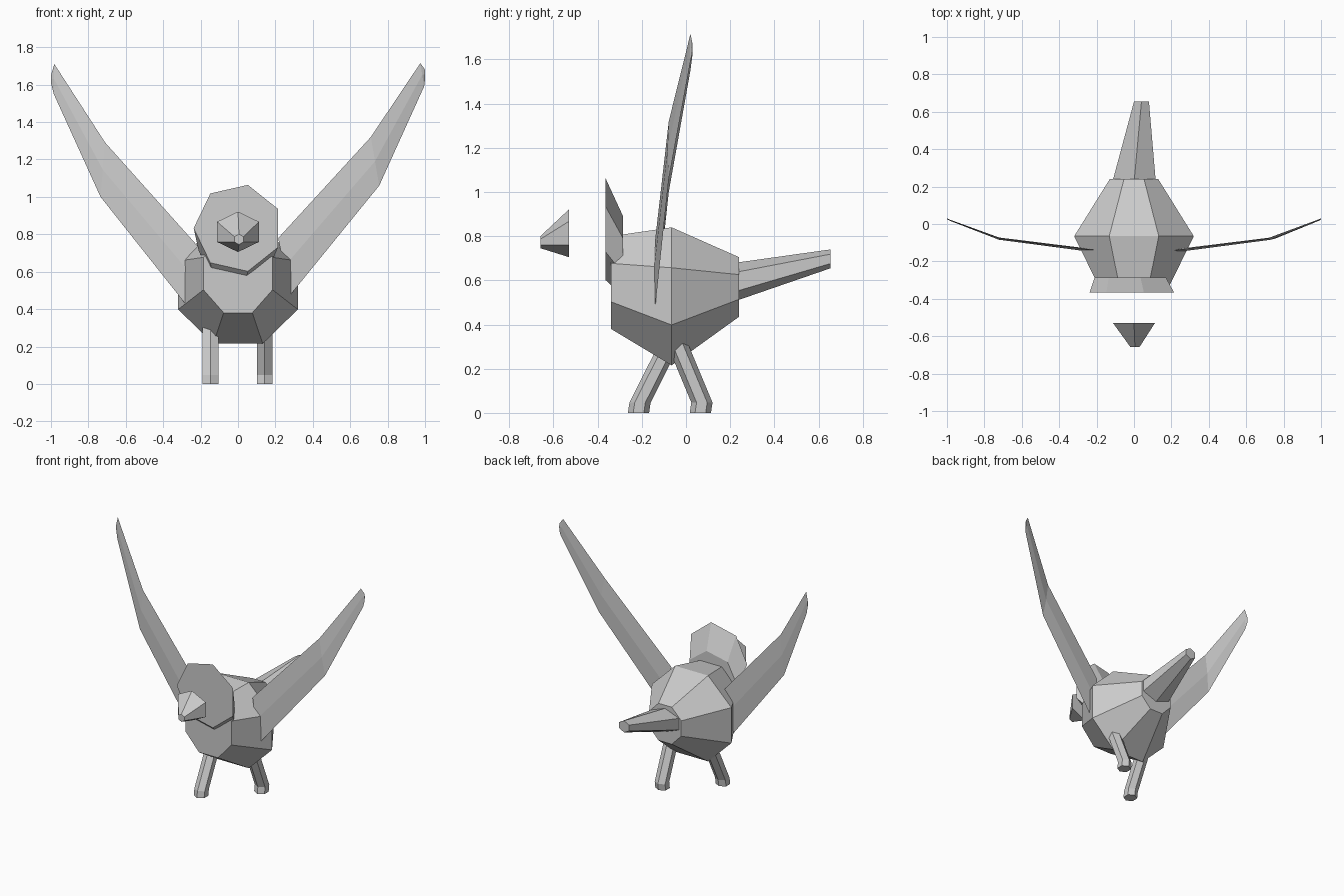
import bpy, bmesh
from math import cos, sin, tau, radians

if "Cube" in bpy.data.objects:
    bpy.data.objects.remove(bpy.data.objects["Cube"])

grey = bpy.data.materials.new("plain_grey")
grey.use_nodes = True
grey.diffuse_color = (0.6, 0.6, 0.6, 1)
grey.node_tree.nodes["Principled BSDF"].inputs["Base Color"].default_value = (0.6, 0.6, 0.6, 1)


def loft(name, rings):
    """Closed flat-shaded skin through rings with equal point counts."""
    bm = bmesh.new()
    rows = [[bm.verts.new(p) for p in ring] for ring in rings]
    n = len(rows[0])
    for a, b in zip(rows, rows[1:]):
        for i in range(n):
            j = (i + 1) % n
            bm.faces.new((a[i], a[j], b[j], b[i]))
    bm.faces.new(rows[0][::-1])
    bm.faces.new(rows[-1])
    bmesh.ops.recalc_face_normals(bm, faces=bm.faces)
    mesh = bpy.data.meshes.new(name)
    bm.to_mesh(mesh)
    bm.free()
    mesh.materials.append(grey)
    obj = bpy.data.objects.new(name, mesh)
    bpy.context.collection.objects.link(obj)
    return obj


def ring_y(n, start, x, y, z, rx, rz):
    """Regular polygon facing along y."""
    angles = [radians(start) + tau * i / n for i in range(n)]
    return [(x + rx * cos(a), y, z + rz * sin(a)) for a in angles]


def ring_z(n, start, x, y, z, rx, ry):
    """Regular polygon facing along z."""
    angles = [radians(start) + tau * i / n for i in range(n)]
    return [(x + rx * cos(a), y + ry * sin(a), z) for a in angles]


# Octagonal body, flat sides up and down
loft("body", [ring_y(8, 22.5, 0, y, z, rx, rz) for y, z, rx, rz in (
    (-0.34, 0.59, 0.2, 0.227),
    (-0.065, 0.5275, 0.346, 0.338),
    (0.24, 0.57, 0.14, 0.146))])

# Head: seven-sided disc slanting down into the body
loft("head", [ring_y(7, 180, 0, -0.365, 0.833, 0.237, 0.237),
              ring_y(7, 180, -0.01, -0.285, 0.71, 0.2, 0.185)])

# Floating six-sided beak
loft("beak", [ring_y(6, 90, 0, -0.53, 0.813, 0.129, 0.108),
              ring_y(6, 90, 0.005, -0.658, 0.773, 0.028, 0.028)])

# Tail, rising and leaning slightly to one side
loft("tail", [ring_y(6, 90, 0, 0.22, 0.592, 0.135, 0.087),
              ring_y(6, 90, 0.04, 0.655, 0.6975, 0.046, 0.0425)])

# Striding legs with short upright feet
for name, x, path in (
        ("left_leg", 0.143, ((0.065, 0), (0.072, 0.047), (-0.075, 0.4))),
        ("right_leg", -0.147, ((-0.215, 0), (-0.208, 0.047), (-0.04, 0.38)))):
    loft(name, [ring_z(6, 30, x, y, z, 0.048, 0.048) for y, z in path])


def wing(name, side, stations):
    """Thin blade; each station holds depth, half thickness, lower and upper edge."""
    rings = []
    for y, t, (xb, zb), (xt, zt) in stations:
        xm, zm = (xb + xt) / 2, (zb + zt) / 2
        rings.append([(side * xb, y, zb), (side * xm, y - t, zm),
                      (side * xt, y, zt), (side * xm, y + t, zm)])
    loft(name, rings)


# Raised wings, the left one slightly higher
wing("left_wing", 1, (
    (-0.14, 0.008, (0.275, 0.47), (0.215, 0.78)),
    (-0.078, 0.006, (0.755, 1.06), (0.71, 1.32)),
    (0.02, 0.003, (0.995, 1.59), (0.975, 1.715)),
    (0.028, 0.002, (1.0, 1.63), (1.0, 1.68))))
wing("right_wing", -1, (
    (-0.14, 0.008, (0.275, 0.42), (0.2, 0.72)),
    (-0.078, 0.006, (0.735, 1.0), (0.71, 1.29)),
    (0.02, 0.003, (0.985, 1.55), (0.982, 1.71)),
    (0.028, 0.002, (1.0, 1.61), (1.0, 1.65))))
